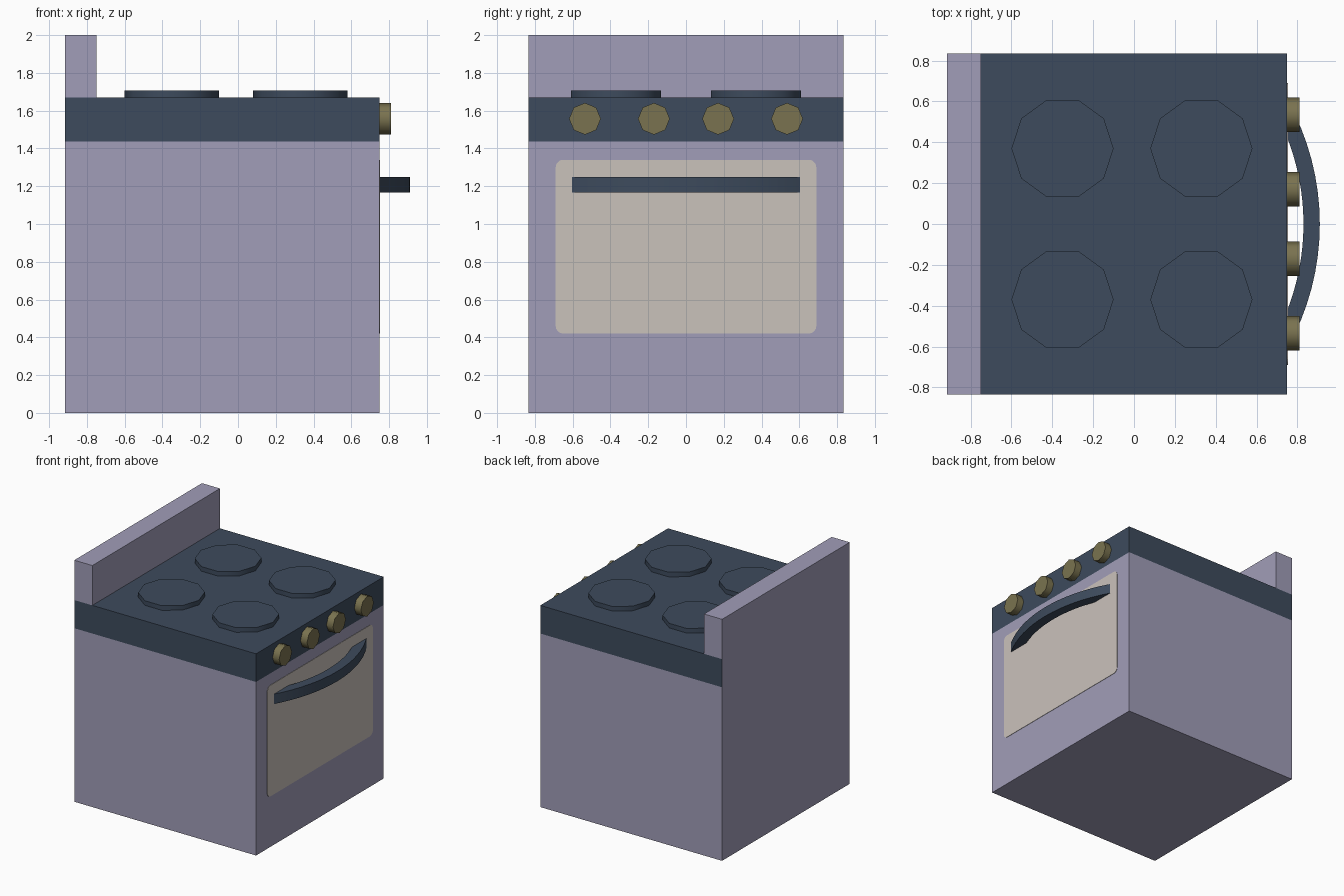
import bpy, bmesh
from math import sin, cos, asin, pi, radians
from mathutils import Vector

if "Cube" in bpy.data.objects:
    bpy.data.objects.remove(bpy.data.objects["Cube"])


def material(name, r, g, b):
    m = bpy.data.materials.new(name)
    m.diffuse_color = (r, g, b, 1)
    m.use_nodes = True
    m.node_tree.nodes["Principled BSDF"].inputs["Base Color"].default_value = m.diffuse_color
    return m


lavender = material("lavender enamel", 0.355, 0.337, 0.479)
navy = material("dark slate blue", 0.047, 0.070, 0.109)
olive = material("olive brass", 0.195, 0.171, 0.080)
beige = material("beige window", 0.59, 0.54, 0.50)


def prism(name, points, direction, mat, smooth=None):
    """Extrude a closed 3D outline along a direction."""
    bm = bmesh.new()
    face = bm.faces.new([bm.verts.new(p) for p in points])
    ext = bmesh.ops.extrude_face_region(bm, geom=[face], use_keep_orig=True)
    verts = [g for g in ext["geom"] if isinstance(g, bmesh.types.BMVert)]
    bmesh.ops.translate(bm, verts=verts, vec=Vector(direction))
    bmesh.ops.recalc_face_normals(bm, faces=bm.faces)
    mesh = bpy.data.meshes.new(name)
    bm.to_mesh(mesh)
    bm.free()
    mesh.materials.append(mat)
    ob = bpy.data.objects.new(name, mesh)
    bpy.context.collection.objects.link(ob)
    if smooth:
        bpy.ops.object.select_all(action='DESELECT')
        ob.select_set(True)
        bpy.context.view_layer.objects.active = ob
        bpy.ops.object.shade_smooth_by_angle(angle=radians(smooth))
    return ob


def box(name, x0, x1, z0, z1, mat, half_y=0.835):
    outline = [(x0, -half_y, z0), (x1, -half_y, z0), (x1, half_y, z0), (x0, half_y, z0)]
    return prism(name, outline, (0, 0, z1 - z0), mat)


BACK, FRONT = -0.915, 0.75

# Oven body, hob slab and upright back panel
box("oven_body", BACK, FRONT, 0, 1.437, lavender)
hob = box("hob_slab", BACK, FRONT, 1.437, 1.67, navy)
hob.data.materials.append(lavender)
for p in hob.data.polygons:          # rear of the slab matches the back panel
    if p.normal.x < -0.5:
        p.material_index = 1
box("back_panel", BACK, -0.75, 1.67, 2.0, lavender)

# Four ten-sided burners
for cx in (-0.35, 0.33):
    for cy in (-0.37, 0.37):
        ring = [(cx + 0.25 * cos(i * pi / 5), cy + 0.25 * sin(i * pi / 5), 1.67)
                for i in range(10)]
        prism("burner", ring, (0, 0, 0.038), navy, 50)

# Four eight-sided knobs
for cy in (-0.535, -0.17, 0.17, 0.535):
    ring = [(FRONT, cy + 0.084 * cos(i * pi / 4), 1.557 + 0.084 * sin(i * pi / 4))
            for i in range(8)]
    prism("knob", ring, (0.06, 0, 0), olive, 50)

# Rounded window plate on the door
r, window = 0.04, []
for k, (sy, sz) in enumerate(((1, 1), (-1, 1), (-1, -1), (1, -1))):
    for j in range(6):
        a = k * pi / 2 + j * pi / 10
        window.append((FRONT, sy * (0.69 - r) + r * cos(a), 0.88 + sz * (0.46 - r) + r * sin(a)))
prism("door_window", window, (0.003, 0, 0), beige)

# Bowed handle: two concentric arcs meeting the door
cx, steps = -0.333, 16


def arc(radius, half):
    a = asin(half / radius)
    return [(cx + radius * cos(t), radius * sin(t), 1.167)
            for t in (-a + 2 * a * i / steps for i in range(steps + 1))]


prism("door_handle", arc(1.243, 0.61) + arc(1.163, 0.424)[::-1], (0, 0, 0.082), navy, 30)
